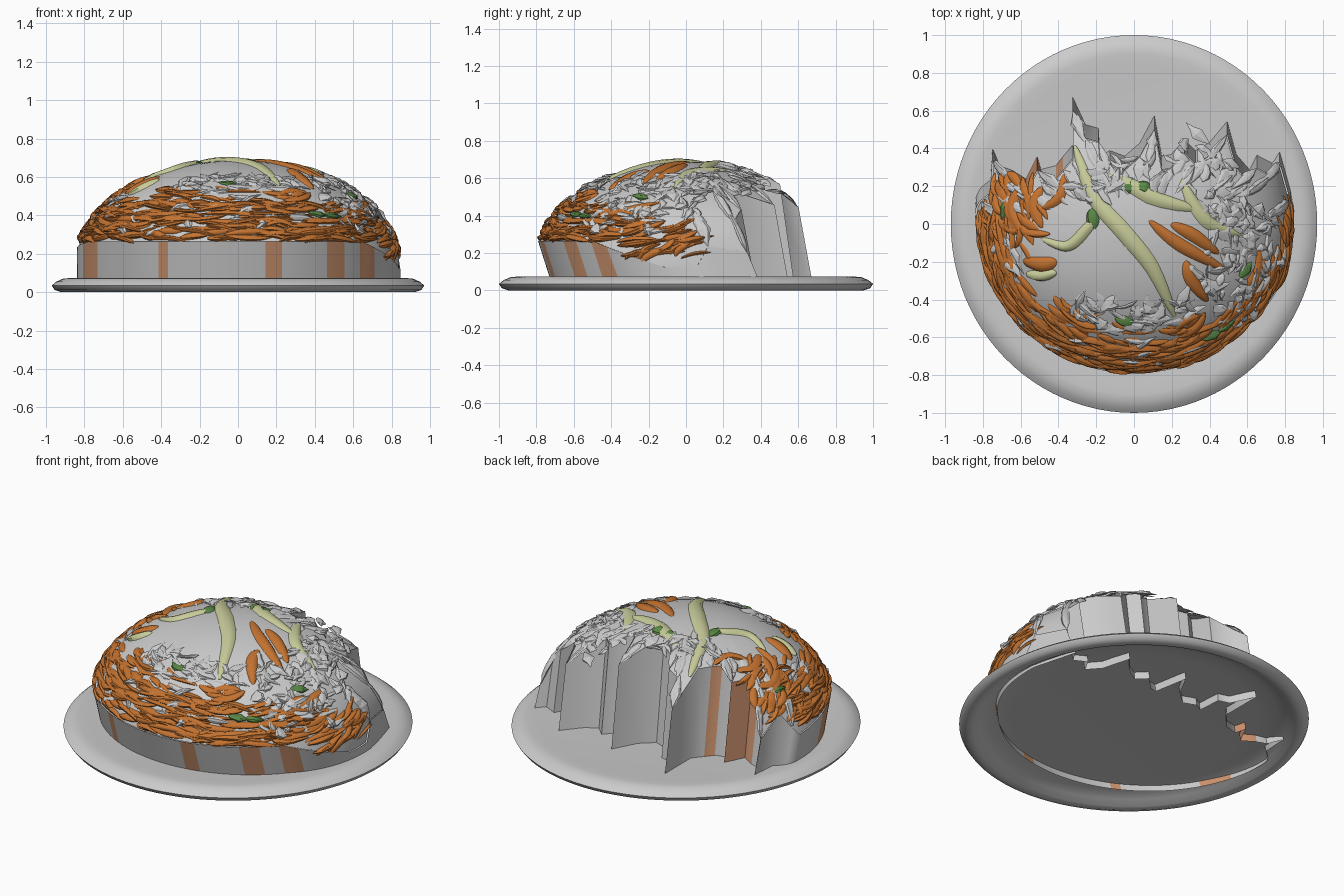
import bpy, bmesh, math, random
from mathutils import Vector

if "Cube" in bpy.data.objects:
    bpy.data.objects.remove(bpy.data.objects["Cube"])

random.seed(7)
R = random.uniform


def material(name, rgb):
    m = bpy.data.materials.new(name)
    m.diffuse_color = (*rgb, 1)
    m.use_nodes = True
    m.node_tree.nodes["Principled BSDF"].inputs["Base Color"].default_value = m.diffuse_color
    return m


ORANGE = material("carrot_orange", (0.55, 0.17, 0.03))
LIGHT_ORANGE = material("soft_orange", (0.62, 0.30, 0.16))
PALE = material("pale_green", (0.58, 0.60, 0.32))
GREEN = material("leaf_green", (0.10, 0.24, 0.06))
GREY = material("off_white", (0.8, 0.8, 0.8))


def finish(bm, name, mats=(), angle=40):
    me = bpy.data.meshes.new(name)
    bm.to_mesh(me)
    bm.free()
    ob = bpy.data.objects.new(name, me)
    bpy.context.collection.objects.link(ob)
    for m in mats:
        me.materials.append(m)
    bpy.ops.object.select_all(action='DESELECT')
    ob.select_set(True)
    bpy.context.view_layer.objects.active = ob
    bpy.ops.object.shade_smooth_by_angle(angle=math.radians(angle))
    return ob


# The heap is an ellipsoid; directions are unit vectors on it
def place(d, k=1.0):
    return Vector((0.86 * k * d.x, 0.82 * k * d.y, 0.15 + 0.55 * k * d.z))


def uv_dir(u, v):
    u = math.radians(u)
    return Vector((math.cos(u) * math.cos(v), math.sin(u) * math.cos(v), math.sin(v)))


def xy_dir(x, y):
    x, y = x / 0.86, y / 0.82
    r = max(1.0, math.hypot(x, y) / 0.995)
    x, y = x / r, y / r
    return Vector((x, y, math.sqrt(1 - x * x - y * y)))


# Plate: hollow below, rounded rim
bm = bmesh.new()
prof = [(0, .068), (.84, .068), (.90, .074), (.94, .07), (.975, .055), (1, .035),
        (.985, .012), (.95, 0), (.92, .006), (.88, .03), (.82, .052), (.7, .06), (0, .06)]
vs = [bm.verts.new((r, 0, z)) for r, z in prof]
es = [bm.edges.new(p) for p in zip(vs, vs[1:])]
bmesh.ops.spin(bm, geom=vs + es, cent=(0, 0, 0), axis=(0, 0, 1), angle=math.tau, steps=96)
bmesh.ops.remove_doubles(bm, verts=bm.verts, dist=1e-4)
bmesh.ops.recalc_face_normals(bm, faces=bm.faces)
bmesh.ops.scale(bm, vec=(0.97, 1, 1), verts=bm.verts)
finish(bm, "plate", angle=50)

# Jagged back edge (seen from above) and smooth front edge
back = [(.84, .2), (.8, .42), (.74, .34), (.66, .38), (.62, .3), (.55, .38), (.5, .56),
        (.4, .44), (.33, .4), (.27, .46), (.2, .38), (.15, .37), (.11, .59), (.03, .44),
        (-.05, .37), (-.13, .4), (-.18, .37), (-.19, .52), (-.26, .54), (-.33, .69),
        (-.33, .43), (-.38, .37), (-.42, .32), (-.5, .3), (-.52, .37), (-.58, .25),
        (-.66, .3), (-.72, .32), (-.76, .42), (-.77, .25), (-.83, .2)]
SHIFT = 0.08
back_dirs = [xy_dir(x, y - SHIFT) for x, y in back]


def low(u):
    if u > 320:
        return 0.22 - 0.27 * min(1, (u - 320) / 32)
    return 0.21 if u > 200 else 0.12 + 0.09 * (u - 170) / 30


edge = back_dirs + [uv_dir(u, low(u)) for u in range(174, 366, 2)]

# Heap base shell
bm = bmesh.new()
c = xy_dir(0, -0.15)
K, N = 0.978, 14
top = bm.verts.new(place(c, K))
rings = []
for i in range(1, N + 1):
    t = i / N
    rings.append([bm.verts.new(place(c.slerp(d, t), K)) for d in edge])
n = len(edge)
for j in range(n):
    k = (j + 1) % n
    bm.faces.new((top, rings[0][j], rings[0][k]))
    for a, b in zip(rings, rings[1:]):
        bm.faces.new((a[j], b[j], b[k], a[k]))
finish(bm, "heap_base", angle=60)

# Skirt wall down through the plate, with orange streaks
bm = bmesh.new()
up, dn = [], []
for d in edge:
    p = place(d, K + 0.008)
    up.append(bm.verts.new(p))
    dn.append(bm.verts.new((p.x, p.y + SHIFT, 0.012)))
for j in range(n):
    k = (j + 1) % n
    f = bm.faces.new((up[j], dn[j], dn[k], up[k]))
    m = f.calc_center_median()
    streaks = (-.39, .19, .51, .67, -.77) if m.y < 0 else (-.41, -.51, -.64)
    f.material_index = int(any(abs(m.x - s) < 0.035 for s in streaks))
finish(bm, "heap_wall", (GREY, LIGHT_ORANGE), 50)


# One shred: a tapering lens-section ribbon laid over the heap
def ribbon(bm, dirs, width, height, tilt=0.0, jag=0.0, base=0.972, blunt=0.55):
    rows, m = [], len(dirs) - 1
    for i, d in enumerate(dirs):
        tan = dirs[min(i + 1, m)] - dirs[max(i - 1, 0)]
        side = d.cross(tan).normalized()
        w = max(0.04, math.sin(math.pi * i / m)) ** blunt
        w *= 1 + R(-jag, jag)
        row = []
        for a, h in ((-1, -.3), (-.6, .7), (0, 1), (.6, .7), (1, -.3)):
            q = (d + side * a * w * width).normalized()
            row.append(bm.verts.new(place(q, base + height * h * w + tilt * a * w)))
        rows.append(row)
    for r0, r1 in zip(rows, rows[1:]):
        for j in range(5):
            k = (j + 1) % 5
            bm.faces.new((r0[j], r0[k], r1[k], r1[j]))
    bm.faces.new(rows[0][::-1])
    bm.faces.new(rows[-1])


def shred(bm, d, ang, length, width, height, bend=0, seg=8, **kw):
    e1 = Vector((0, 0, 1)).cross(d).normalized()
    e2 = d.cross(e1)
    a = math.radians(ang)
    f, s = e1 * math.cos(a) + e2 * math.sin(a), e2 * math.cos(a) - e1 * math.sin(a)
    ts = [2 * i / seg - 1 for i in range(seg + 1)]
    ribbon(bm, [(d + f * t * length / 2 + s * bend * t * t).normalized() for t in ts],
           width, height, **kw)


def spline(pts, seg=20):
    out = []
    for i in range(seg + 1):
        t = i / seg * (len(pts) - 1)
        j = min(int(t), len(pts) - 2)
        p = [Vector(pts[max(0, min(len(pts) - 1, j + o))]) for o in (-1, 0, 1, 2)]
        f = t - j
        q = 0.5 * (2 * p[1] + (p[2] - p[0]) * f + (2 * p[0] - 5 * p[1] + 4 * p[2] - p[3]) * f * f
                   + (3 * p[1] - p[0] - 3 * p[2] + p[3]) * f ** 3)
        out.append(xy_dir(q.x, q.y))
    return out


# Orange shreds: (azimuth range, height range, count, angle range, length range)
bm = bmesh.new()
for u0, u1, v0, v1, count, a0, a1, l0, l1 in (
        (180, 342, .22, .62, 260, -22, 22, .12, .36),
        (205, 300, .6, .82, 34, -30, 30, .12, .28),
        (338, 366, .05, .42, 26, 0, 50, .16, .3),
        (158, 186, .35, .95, 30, 20, 80, .14, .26),
        (176, 200, .2, .8, 26, -20, 40, .14, .26)):
    for _ in range(count):
        u = R(u0, u1)
        v = max(R(v0, v1), low(u) + .04)
        shred(bm, uv_dir(u, v), R(a0, a1), R(l0, l1), R(.022, .042), R(.018, .03),
              R(-.04, .04), tilt=R(-.008, .008), base=R(.968, .982))
for path, w in (([(.08, .02), (.2, -.08), (.33, -.16), (.5, -.25)], .05),
                ([(.2, 0), (.32, -.06), (.46, -.16)], .05),
                ([(-.62, .2), (-.66, .08), (-.6, -.06)], .05),
                ([(-.5, .2), (-.54, .1), (-.5, -.02)], .05),
                ([(-.38, .27), (-.4, .15), (-.5, .08)], .04),
                ([(-.6, -.2), (-.5, -.22), (-.42, -.2)], .06),
                ([(.28, -.2), (.31, -.3), (.4, -.42)], .05)):
    ribbon(bm, spline(path, 12), w, .035, base=.975)
finish(bm, "orange_shreds", (ORANGE,), 50)

# White leaf shards
bm = bmesh.new()
for u0, u1, v0, v1, count in ((312, 372, .5, 1.05, 85), (235, 305, .78, 1.0, 42),
                              (10, 60, .75, 1.15, 26), (60, 150, 1.08, 1.3, 26),
                              (320, 350, .3, .6, 16), (190, 340, .3, .7, 30)):
    for _ in range(count):
        shred(bm, uv_dir(R(u0, u1), R(v0, v1)), R(0, 180), R(.1, .22), R(.02, .045),
              R(.008, .022), R(-.04, .04), seg=4, tilt=R(-.022, .022), jag=.4,
              base=R(.978, .99), blunt=1)
for d in back_dirs:
    for _ in range(2):
        far = d.slerp(c, R(.2, .4))
        ribbon(bm, [d.slerp(far, t / 4) for t in range(5)], R(.025, .05), .015,
               tilt=R(-.02, .02), jag=.4, base=.98, blunt=1)
finish(bm, "white_leaf_shards", (GREY,), 15)

# Pale ribbons across the top
bm = bmesh.new()
for path, w in (([(-.32, .42), (-.22, .15), (-.05, -.05), (.1, -.24), (.22, -.5)], .058),
                ([(-.5, -.08), (-.36, -.12), (-.25, -.02), (-.2, .04)], .04),
                ([(-.14, .28), (0, .2), (.14, .13), (.34, .08)], .055),
                ([(.26, .24), (.33, .1), (.42, .0), (.58, -.06)], .05),
                ([(-.58, -.27), (-.5, -.28), (-.42, -.26)], .04)):
    ribbon(bm, spline(path), w, .03, base=.982)
finish(bm, "pale_ribbons", (PALE,), 50)

# Green leaf bits
bm = bmesh.new()
for x, y in ((-.03, .2), (.05, .2), (.42, -.6), (.5, -.55), (-.22, .03), (-.7, .08), (.6, -.25), (-.05, -.52)):
    shred(bm, xy_dir(x, y), R(-30, 30), .14, .045, .025, seg=5, tilt=R(-.015, .015),
          jag=.3, base=.985, blunt=1)
finish(bm, "green_leaf_bits", (GREEN,), 25)
